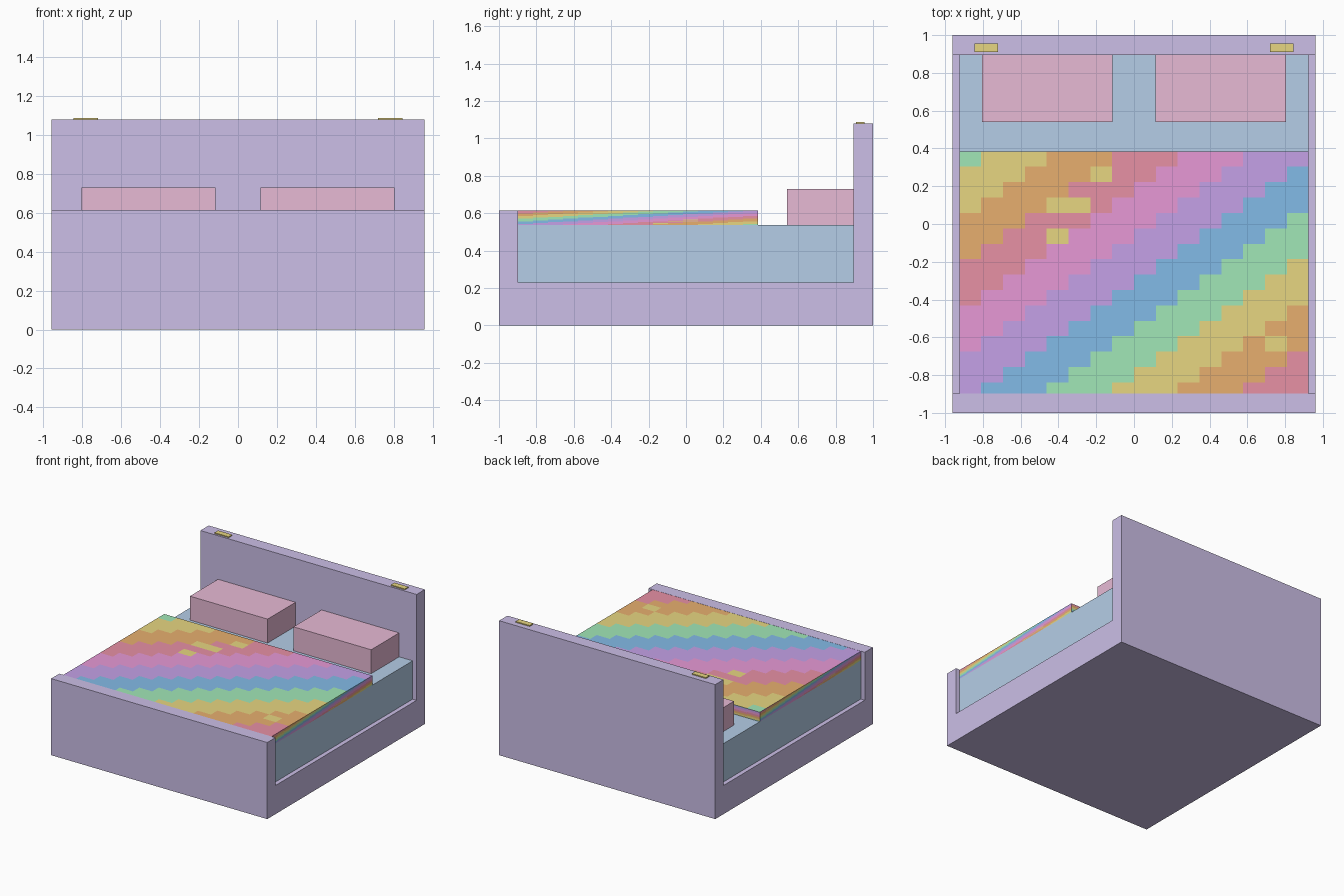
import bpy, bmesh

if "Cube" in bpy.data.objects:
    bpy.data.objects.remove(bpy.data.objects["Cube"])


def material(name, r, g, b):
    lin = [((c / 255 + 0.055) / 1.055) ** 2.4 for c in (r, g, b)]
    m = bpy.data.materials.new(name)
    m.diffuse_color = (*lin, 1)
    m.use_nodes = True
    m.node_tree.nodes["Principled BSDF"].inputs["Base Color"].default_value = m.diffuse_color
    return m


LILAC = material("lilac frame", 225, 211, 255)
PALE_BLUE = material("pale blue", 200, 227, 255)
ROSE = material("rose", 255, 205, 235)
# Stripe order, repeating
STRIPES = [
    material("green", 170, 243, 193),
    material("yellow", 255, 236, 143),
    material("orange", 255, 193, 123),
    material("red", 255, 160, 182),
    material("pink", 255, 169, 236),
    material("purple", 217, 178, 255),
    material("blue", 145, 206, 255),
]
YELLOW = 1


def finish(name, bm, mats):
    bmesh.ops.recalc_face_normals(bm, faces=bm.faces)
    me = bpy.data.meshes.new(name)
    bm.to_mesh(me)
    bm.free()
    for m in mats:
        me.materials.append(m)
    ob = bpy.data.objects.new(name, me)
    bpy.context.collection.objects.link(ob)
    return ob


def box(name, x, y, z, mat):
    bm = bmesh.new()
    bmesh.ops.create_cube(bm, size=1)
    for v in bm.verts:
        for k, (lo, hi) in enumerate((x, y, z)):
            v.co[k] = hi if v.co[k] > 0 else lo
    return finish(name, bm, [mat])


# Bed frame: side profile (y, z) with footboard, base and headboard, extruded in x
profile = [(-1, 0), (1, 0), (1, 1.08), (0.895, 1.08),
           (0.895, 0.23), (-0.897, 0.23), (-0.897, 0.615), (-1, 0.615)]
bm = bmesh.new()
face = bm.faces.new([bm.verts.new((-0.96, y, z)) for y, z in profile])
ext = bmesh.ops.extrude_face_region(bm, geom=[face])
for v in ext["geom"]:
    if isinstance(v, bmesh.types.BMVert):
        v.co.x = 0.96
finish("bed_frame", bm, [LILAC])

box("mattress", (-0.925, 0.925), (-0.897, 0.895), (0.23, 0.538), PALE_BLUE)

# Pillows and small gold tabs on the headboard, left and right
for side, s in (("left", -1), ("right", 1)):
    box(side + "_pillow", sorted((s * 0.115, s * 0.805)), (0.54, 0.895), (0.538, 0.73), ROSE)
    box(side + "_headboard_tab", sorted((s * 0.72, s * 0.845)), (0.91, 0.955), (1.08, 1.088), STRIPES[YELLOW])

# Blanket: 16 x 16 cells in diagonal stripes with a few yellow flecks
N = 16
X, FRONT, BACK = 0.925, -0.897, 0.385
BOTTOM, TOP = 0.538, 0.614
ROW = 0.0816
FLECKS = {(6, 1), (4, 3), (5, 3), (4, 5), (14, 12)}


def stripe(i, j):
    return YELLOW if (i, j) in FLECKS else (i + j + 2) // 3 % 7


def lerp(a, b, t):
    return a + (b - a) * t


bm = bmesh.new()


def patch(point, turned):
    """Grid of cells; point(column, row) gives positions."""
    grid = [[bm.verts.new(point(i, j)) for i in range(N + 1)] for j in range(N + 1)]
    for j in range(N):
        for i in range(N):
            f = bm.faces.new((grid[j][i], grid[j + 1][i], grid[j + 1][i + 1], grid[j][i + 1]))
            f.material_index = stripe(N - 1 - i, N - 1 - j) if turned else stripe(i, j)


def height(j):
    return lerp(TOP, BOTTOM, j / N)


# Top, then right, back, left and front edges
patch(lambda i, j: (lerp(-X, X, i / N), max(BACK - j * ROW, FRONT), TOP), False)
patch(lambda i, j: (X, lerp(FRONT, BACK, i / N), height(j)), True)
patch(lambda i, j: (lerp(X, -X, i / N), BACK, height(j)), True)
patch(lambda i, j: (-X, lerp(BACK, FRONT, i / N), height(j)), True)
patch(lambda i, j: (lerp(-X, X, i / N), FRONT, height(j)), True)
bmesh.ops.remove_doubles(bm, verts=bm.verts, dist=0.0005)
finish("striped_blanket", bm, STRIPES)
